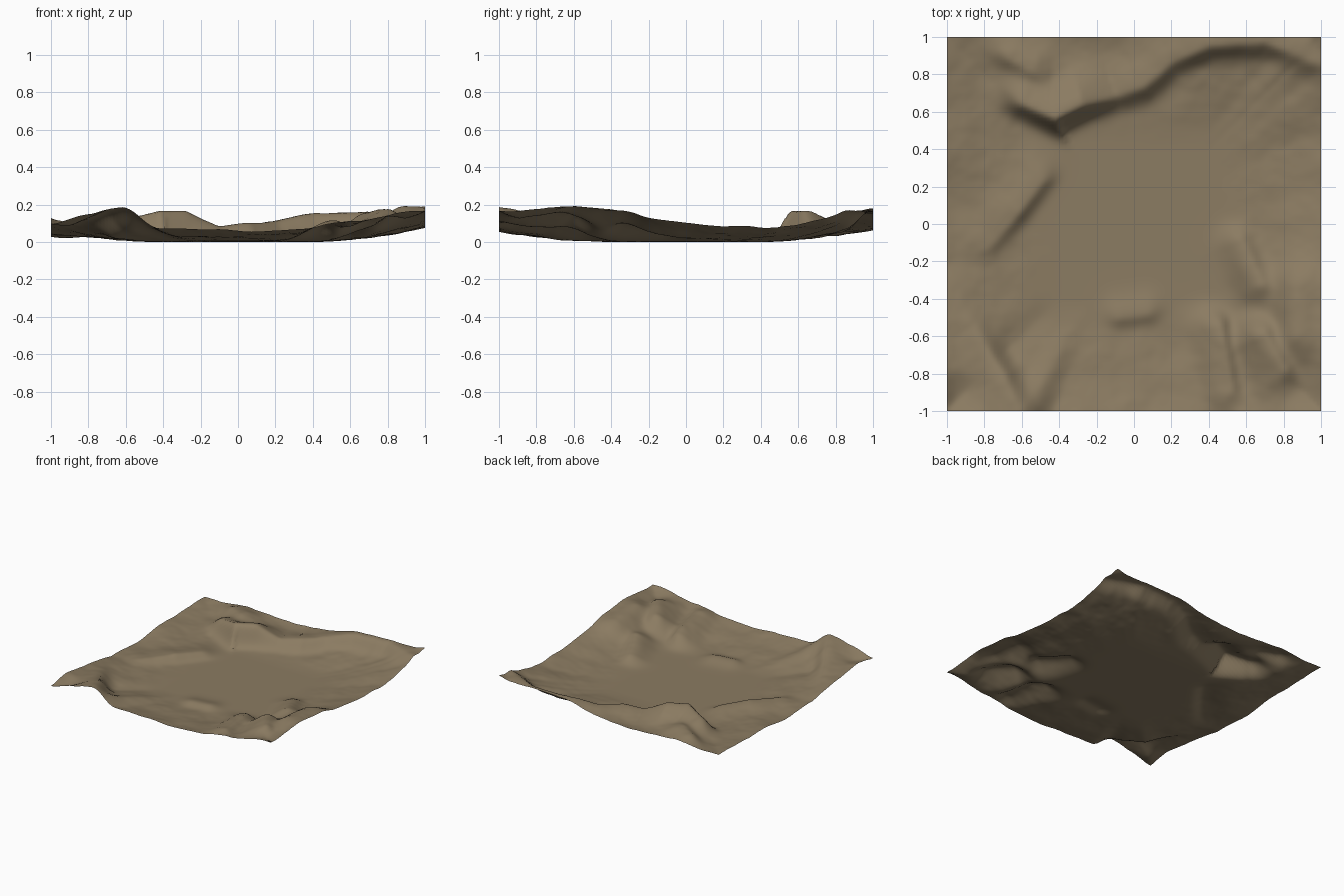
import bpy, bmesh, math
from mathutils import Vector, noise

cube = bpy.data.objects.get("Cube")
if cube:
    bpy.data.objects.remove(cube, do_unlink=True)

GRID = 110          # cells along each side
FLAT = 0.4          # half width of the flat basin

# Rim heights along each border: (position, height)
SOUTH = [(-1, .095), (-.8, .13), (-.6, .15), (-.42, .075), (0, .06), (.4, .065), (.6, .11), (1, .165)]
NORTH = [(-1, .065), (.2, .065), (.5, .09), (.8, .11), (1, .18)]
WEST = [(-1, .095), (-.8, .125), (-.5, .09), (-.2, .045), (.1, .03), (.5, .06), (1, .065)]
EAST = [(-1, .165), (-.6, .185), (-.4, .17), (-.2, .12), (.2, .085), (.5, .08), (.8, .13), (1, .18)]

# Ridges: crest points (x, y, height), steep width, gentle width.
# The steep face lies to the right of the walking direction.
RIDGES = [
    ([(-.58, .64, .13), (-.42, .57, .168), (-.28, .64, .165), (-.1, .69, .08), (.05, .74, .105),
      (.2, .87, .115), (.4, .96, .155), (.7, .98, .16), (1, .87, .165)], .065, .19),   # back escarpment
    ([(-.62, -1, .185), (-.7, -.82, .15), (-.88, -.55, .09)], .07, .17),               # front hill
    ([(-.76, -.1, .045), (-.62, .06, .06), (-.5, .22, .045)], .05, .16),               # side ridge
    ([(.52, -.9, .115), (.46, -.56, .085)], .05, .13),                                 # near knolls
    ([(.8, -.78, .175), (.7, -.6, .155)], .07, .15),
    ([(.68, -.32, .1), (.58, -.1, .06)], .06, .11),
    ([(.9, -.35, .165), (.9, -.6, .19)], .13, .16),
    ([(-.65, .88, .105), (-.55, .82, .12)], .06, .15),                                 # back knoll
    ([(-.07, -.5, .03), (.07, -.48, .03)], .05, .1),                                   # low mound
]


def smooth(t):
    t = min(max(t, 0), 1)
    return t * t * (3 - 2 * t)


def profile(points, p):
    """Eased interpolation along a border profile."""
    for (a, ha), (b, hb) in zip(points, points[1:]):
        if p <= b:
            return ha + (hb - ha) * smooth((p - a) / (b - a))
    return points[-1][1]


def rim(x, y):
    """Border height in the direction of a point."""
    if abs(x) >= abs(y):
        return profile(EAST if x > 0 else WEST, y / abs(x))
    return profile(NORTH if y > 0 else SOUTH, x / abs(y))


def ridge_pull(points, steep, gentle, x, y):
    """Crest height and influence of the nearest point of a ridge."""
    best = None
    for a, b in zip(points, points[1:]):
        ab = Vector(b[:2]) - Vector(a[:2])
        ap = Vector((x, y)) - Vector(a[:2])
        t = min(max(ap.dot(ab) / ab.length_squared, 0), 1)
        dist = (ap - ab * t).length
        if best is None or dist < best[0]:
            side = (ab.x * ap.y - ab.y * ap.x) / ab.length
            best = (dist, side, a[2] + (b[2] - a[2]) * t)
    dist, side, crest = best
    width = steep + (gentle - steep) * (.5 + .5 * side / max(dist, 1e-6))
    return crest, math.exp(-(dist / width) ** 2)


def height(x, y):
    r = max(abs(x), abs(y))
    slope = max(0, (r - FLAT) / (1 - FLAT))
    z = rim(x, y) * slope ** 1.8 if r > FLAT else 0
    for points, steep, gentle in RIDGES:
        crest, pull = ridge_pull(points, steep, gentle, x, y)
        z += max(0, crest - z) * pull
    # Weathered unevenness outside the basin
    rough = noise.fractal(Vector((x * 4, y * 4, 3)), 1, 2, 4)
    z += rough * .009 * smooth(slope * 2)
    return min(max(z, 0), .192)


# Earth colour
earth = bpy.data.materials.new("dry earth")
earth.use_nodes = True
earth.diffuse_color = (.26, .2, .122, 1)
shader = earth.node_tree.nodes["Principled BSDF"]
shader.inputs["Base Color"].default_value = earth.diffuse_color
shader.inputs["Roughness"].default_value = .9

# Terrain sheet
bm = bmesh.new()
bmesh.ops.create_grid(bm, x_segments=GRID, y_segments=GRID, size=1)
for v in bm.verts:
    v.co.z = height(v.co.x, v.co.y)
for f in bm.faces:
    f.smooth = True
mesh = bpy.data.meshes.new("terrain")
bm.to_mesh(mesh)
bm.free()
mesh.materials.append(earth)
terrain = bpy.data.objects.new("terrain", mesh)
bpy.context.collection.objects.link(terrain)
